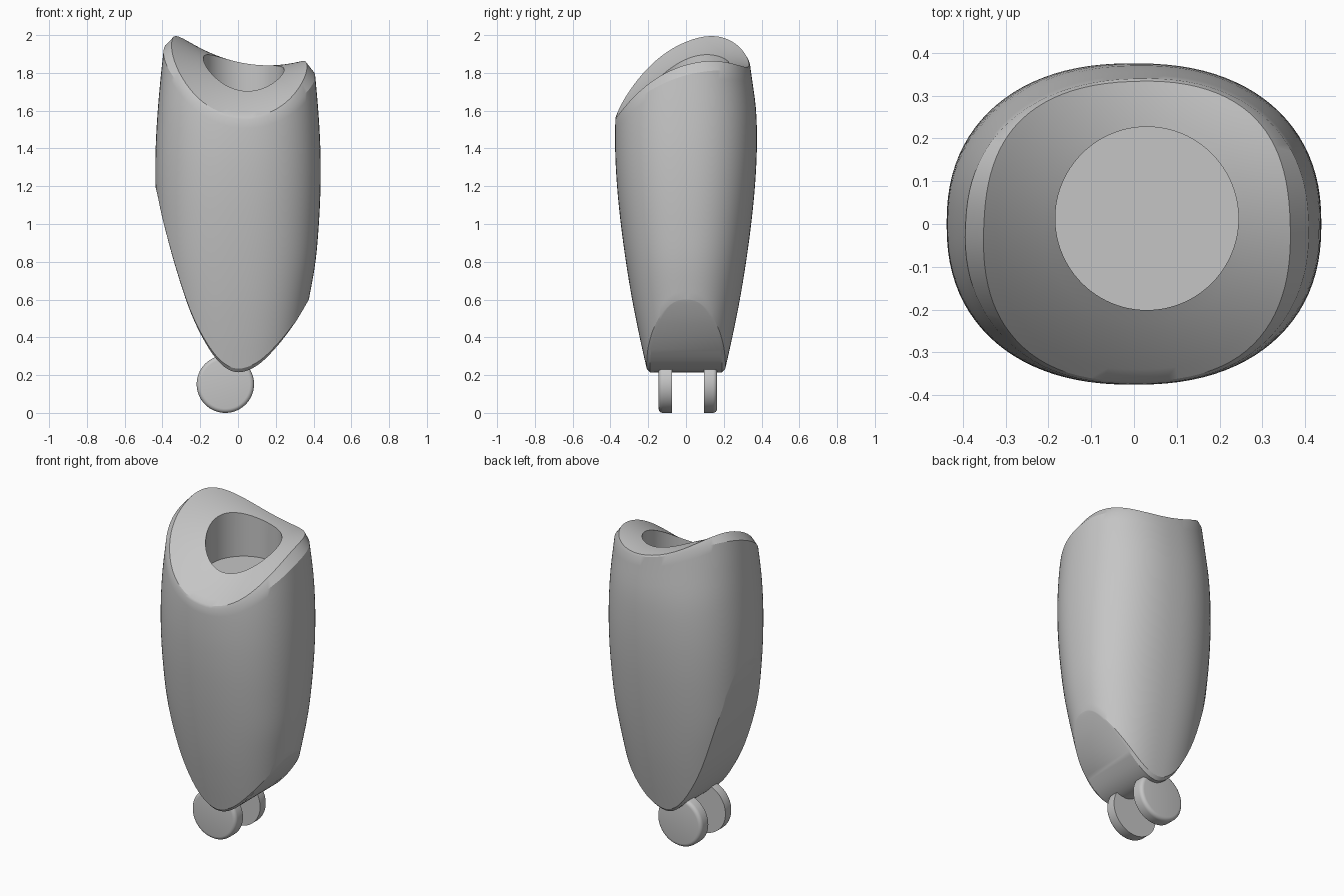
import bpy, bmesh, math

cube = bpy.data.objects.get("Cube")
if cube:
    bpy.data.objects.remove(cube, do_unlink=True)

grey = bpy.data.materials.new("plain_grey")
grey.use_nodes = True
grey.diffuse_color = (0.56, 0.56, 0.56, 1)
grey.node_tree.nodes["Principled BSDF"].inputs["Base Color"].default_value = grey.diffuse_color


def curve(points):
    """Smooth interpolation through (position, value) points."""
    count = len(points)

    def slope(i):
        (x0, y0), (x1, y1) = points[max(i - 1, 0)], points[min(i + 1, count - 1)]
        return (y1 - y0) / (x1 - x0)

    def value(x):
        x = min(max(x, points[0][0]), points[-1][0])
        i = 0
        while i < count - 2 and x > points[i + 1][0]:
            i += 1
        (x0, y0), (x1, y1) = points[i], points[i + 1]
        h = x1 - x0
        t = (x - x0) / h
        s = 1 - t
        return (y0 * s * s * (1 + 2 * t) + y1 * t * t * (3 - 2 * t)
                + h * t * s * (slope(i) * s - slope(i + 1) * t))
    return value


def finish(bm, name):
    bmesh.ops.recalc_face_normals(bm, faces=bm.faces)
    mesh = bpy.data.meshes.new(name)
    bm.to_mesh(mesh)
    bm.free()
    obj = bpy.data.objects.new(name, mesh)
    mesh.materials.append(grey)
    bpy.context.collection.objects.link(obj)
    bpy.ops.object.select_all(action='DESELECT')
    obj.select_set(True)
    bpy.context.view_layer.objects.active = obj
    bpy.ops.object.shade_smooth_by_angle(angle=math.radians(25))
    return obj


# Body profiles: half width, half depth, and the curved underside
half_width = curve([(0.1, .27), (.4, .335), (.6, .375), (.8, .41), (1, .428), (1.2, .437),
                    (1.4, .436), (1.6, .425), (1.8, .407), (1.95, .39), (2.2, .36)])
half_depth = curve([(0.1, .18), (.22, .205), (.4, .245), (.6, .285), (.8, .318), (1, .345),
                    (1.2, .365), (1.4, .375), (1.6, .371), (1.8, .345), (2.2, .29)])
underside = curve([(-.45, 1.24), (-.43, 1.17), (-.4, 1.03), (-.33, .77), (-.25, .53), (-.16, .35),
                   (-.08, .25), (0, .215), (.1, .25), (.2, .345), (.3, .475), (.375, .6), (.45, .74)])


def top_surface(x, y):
    return 1.815 + .37 * y - .8 * y * y - .18 * x + .7 * x * x - .2 * x * y


def outline(angle, z):
    c, s = math.cos(angle), math.sin(angle)
    power = 2 / 2.3
    return (half_width(z) * math.copysign(abs(c) ** power, c),
            half_depth(z) * math.copysign(abs(s) ** power, s))


def solve(angle, low, high, limit):
    for _ in range(40):
        z = (low + high) / 2
        if z < limit(*outline(angle, z)):
            low = z
        else:
            high = z
    return z


SIDES, LEVELS, CAP_RINGS = 96, 28, 6
HOLE_X, HOLE_Y, HOLE_R, HOLE_FLOOR = .03, .013, .214, 1.62

bm = bmesh.new()
columns = []
for j in range(SIDES):
    angle = 2 * math.pi * j / SIDES
    c, s = math.cos(angle), math.sin(angle)
    bottom = solve(angle, .1, 1.4, lambda x, y: underside(x))
    top = solve(angle, 1.4, 2.2, top_surface)
    # Underside edge, set in for a narrow chamfer
    x, y = outline(angle, bottom)
    column = [(x, y * .93, bottom)]
    # Outer wall
    low, high = bottom + .018 * s * s + .001, top - .06 * c * c - .008
    for i in range(LEVELS + 1):
        z = low + (high - low) * i / LEVELS
        column.append((*outline(angle, z), z))
    # Sloping top, from the chamfered rim in to the hole
    x, y = outline(angle, top)
    x, y = x * (1 - .09 * c * c), y * .985
    hx, hy = HOLE_X + HOLE_R * c, HOLE_Y + HOLE_R * s
    for i in range(CAP_RINGS + 1):
        t = i / CAP_RINGS
        px, py = x + (hx - x) * t, y + (hy - y) * t
        column.append((px, py, top_surface(px, py)))
    # Hole wall
    column.append((hx, hy, HOLE_FLOOR))
    columns.append([bm.verts.new(p) for p in column])

for j in range(SIDES):
    a, b = columns[j], columns[(j + 1) % SIDES]
    for i in range(len(a) - 1):
        bm.faces.new((a[i], b[i], b[i + 1], a[i + 1]))
bm.faces.new([col[-1] for col in columns])
# Underside strips run straight from front to back
edge = [col[0] for col in columns]
for j in range(SIDES // 2):
    strip = [edge[j], edge[j + 1], edge[-j - 1], edge[-j % SIDES]]
    bm.faces.new(list(dict.fromkeys(strip)))
finish(bm, "body")

# Two discs below the body, rounded on their outer edges
for name, inner, outer in (("front_disc", -.073, -.145), ("back_disc", .095, .165)):
    bm = bmesh.new()
    profile = [(0, inner), (.152, inner)]
    step = math.copysign(.022, outer)
    for k in range(5):
        a = k * math.pi / 8
        profile.append((.13 + .022 * math.cos(a), outer - step + step * math.sin(a)))
    profile.append((0, outer))
    verts = [bm.verts.new((r, y, 0)) for r, y in profile]
    edges = [bm.edges.new(pair) for pair in zip(verts, verts[1:])]
    bmesh.ops.spin(bm, geom=verts + edges, cent=(0, 0, 0), axis=(0, 1, 0),
                   angle=2 * math.pi, steps=64)
    bmesh.ops.remove_doubles(bm, verts=bm.verts, dist=.0005)
    disc = finish(bm, name)
    disc.location = (-.067, 0, .152)
